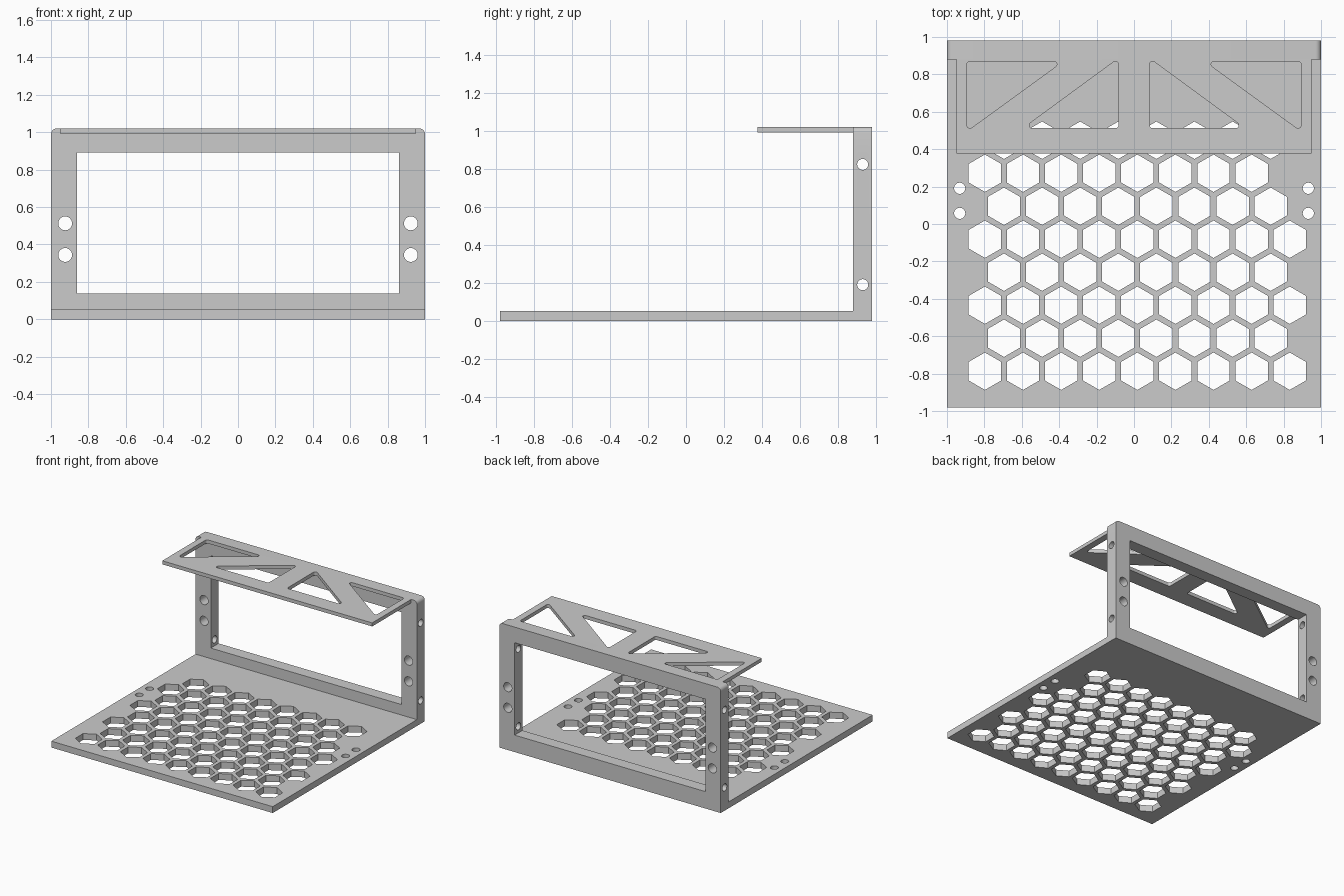
import bpy, bmesh
from math import pi, sin, cos, radians
from mathutils import Matrix

if "Cube" in bpy.data.objects:
    bpy.data.objects.remove(bpy.data.objects["Cube"])


def ring(cx, cy, r, n=32, start=0.0):
    return [(cx + r * cos(start + 2 * pi * i / n), cy + r * sin(start + 2 * pi * i / n))
            for i in range(n)]


def rect(x0, y0, x1, y1):
    return [(x0, y0), (x1, y0), (x1, y1), (x0, y1)]


def rounded(corners, r, steps=6):
    # Counter-clockwise polygon given by fillet centres, grown outward by r
    pts, n = [], len(corners)
    for i in range(n):
        px, py = corners[i - 1]
        cx, cy = corners[i]
        nx, ny = corners[(i + 1) % n]
        a = Matrix.Rotation(-pi / 2, 2) @ Vec(cx - px, cy - py)
        b = Matrix.Rotation(-pi / 2, 2) @ Vec(nx - cx, ny - cy)
        turn = -a.angle_signed(b)
        for k in range(steps + 1):
            d = Matrix.Rotation(turn * k / steps, 2) @ a.normalized()
            pts.append((cx + r * d.x, cy + r * d.y))
    return pts


def Vec(x, y):
    return Matrix(((x, 0), (y, 0))).col[0].copy()


def plate(name, loops, lo, hi, matrix=Matrix()):
    # Flat plate: first loop is the outline, the others are through holes
    bm = bmesh.new()
    top, edges = {}, []
    for pts in loops:
        vs = [bm.verts.new((x, y, lo)) for x, y in pts]
        for v in vs:
            top[v] = bm.verts.new((v.co.x, v.co.y, hi))
        edges += [bm.edges.new((vs[i - 1], vs[i])) for i in range(len(vs))]
    bmesh.ops.triangle_fill(bm, edges=edges, use_beauty=True, normal=(0, 0, 1))
    for f in list(bm.faces):
        bm.faces.new([top[v] for v in f.verts])
    for e in edges:
        a, b = e.verts
        bm.faces.new((a, b, top[b], top[a]))
    bm.transform(matrix)
    bmesh.ops.recalc_face_normals(bm, faces=bm.faces[:])
    mesh = bpy.data.meshes.new(name)
    bm.to_mesh(mesh)
    bm.free()
    ob = bpy.data.objects.new(name, mesh)
    bpy.context.collection.objects.link(ob)
    return ob


# Base plate with honeycomb and mounting holes
loops = [rect(-1, -0.98, 1, 0.88)]
pitch = 0.2037
for row, count in enumerate([9, 8, 9, 8, 9, 8, 8, 8]):
    x0 = -0.797 + (row % 2) * pitch / 2
    for i in range(count):
        loops.append(ring(x0 + i * pitch, -0.787 + row * pitch * cos(pi / 6), 0.1, 6, pi / 6))
for sx in (-1, 1):
    for y in (0.057, 0.191):
        loops.append(ring(sx * 0.932, y, 0.03))
base = plate("base_plate", loops, 0, 0.052)

# Upright rear frame with rounded top corners and front-facing holes
r = 0.03
outline = ([(-1, 0), (1, 0)]
           + [(1 - r + r * cos(t * pi / 12), 1.02 - r + r * sin(t * pi / 12)) for t in range(7)]
           + [(-1 + r - r * sin(t * pi / 12), 1.02 - r + r * cos(t * pi / 12)) for t in range(7)])
loops = [outline, rect(-0.862, 0.138, 0.862, 0.892)]
for sx in (-1, 1):
    for z in (0.344, 0.513):
        loops.append(ring(sx * 0.924, z, 0.037))
frame = plate("rear_frame", loops, -0.98, -0.88, Matrix.Rotation(pi / 2, 4, 'X'))

# Sideways screw holes through both uprights
for z in (0.19, 0.823):
    bpy.ops.mesh.primitive_cylinder_add(vertices=32, radius=0.029, depth=2.4,
                                        location=(0, 0.93, z), rotation=(0, pi / 2, 0))
    cutter = bpy.context.object
    cutter.name = "screw_hole_cutter"
    cutter.hide_render = True
    mod = frame.modifiers.new("screw_hole", 'BOOLEAN')
    mod.operation, mod.solver, mod.object = 'DIFFERENCE', 'EXACT', cutter
    bpy.context.view_layer.objects.active = frame
    bpy.ops.object.modifier_apply(modifier=mod.name)
    bpy.data.objects.remove(cutter)

# Top shelf with four rounded triangular openings
q = 0.016
outer = [(0.893 - q, 0.512 + q), (0.893 - q, 0.87 - q), (0.412 + q, 0.87 - q)]
inner = [(0.083 + q, 0.87 - q), (0.083 + q, 0.512 + q), (0.56 - q, 0.512 + q)]
loops = [rect(-0.948, 0.377, 0.948, 0.88)]
for tri in (outer, inner):
    pts = rounded(tri, q)
    loops += [pts, [(-x, y) for x, y in pts]]
shelf = plate("top_shelf", loops, 0.991, 1.02)

# Smooth round holes, keep hard edges
bpy.ops.object.select_all(action='DESELECT')
for ob in (base, frame, shelf):
    ob.select_set(True)
bpy.context.view_layer.objects.active = base
bpy.ops.object.shade_smooth_by_angle(angle=radians(25))
